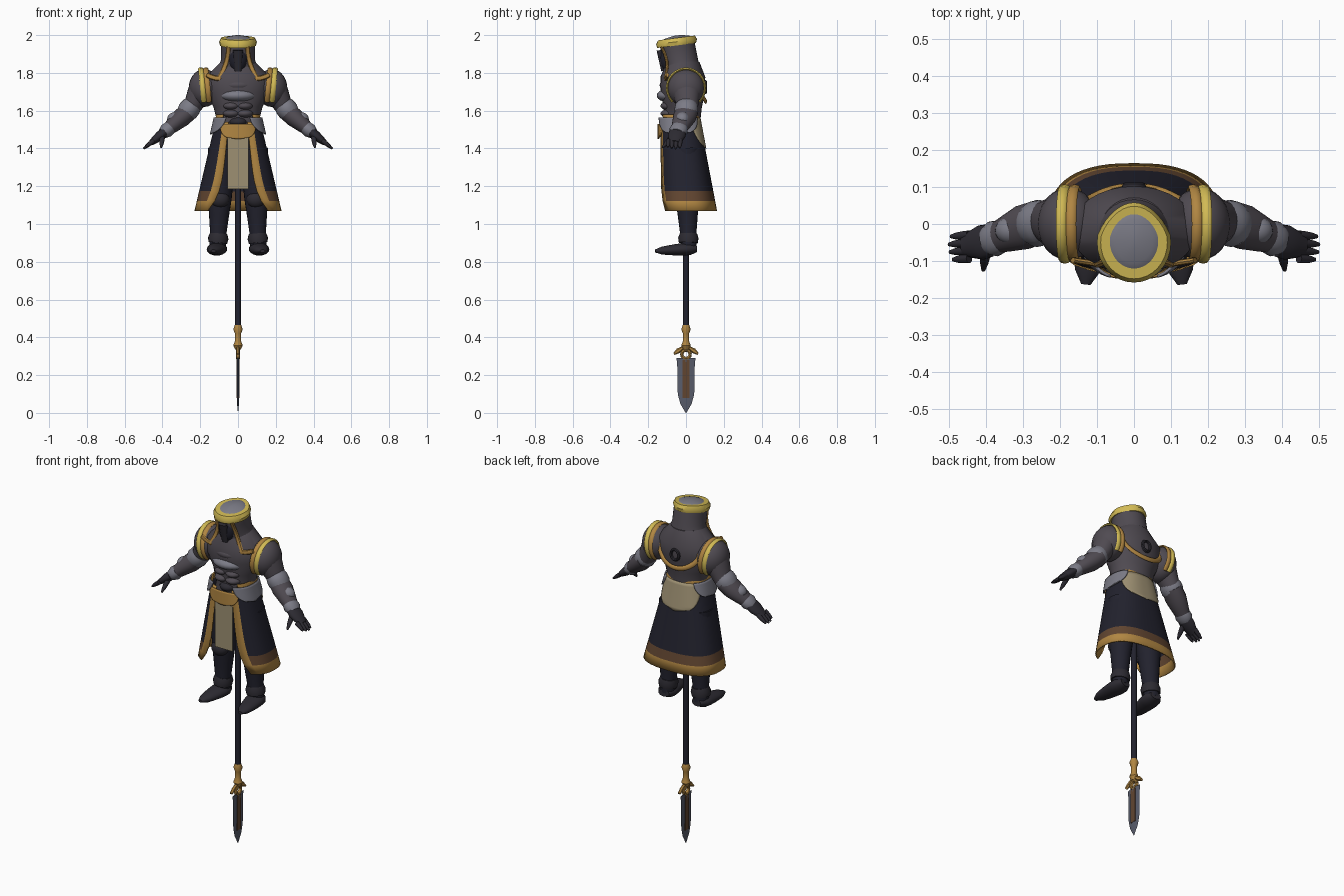
import bpy, bmesh, math
from mathutils import Vector, Matrix

if "Cube" in bpy.data.objects:
    bpy.data.objects.remove(bpy.data.objects["Cube"], do_unlink=True)

SIDE, BACK = Vector((1, 0, 0)), Vector((0, 1, 0))
made = []


def material(name, *rgb):
    m = bpy.data.materials.new(name)
    m.use_nodes = True
    m.diffuse_color = (*rgb, 1)
    m.node_tree.nodes["Principled BSDF"].inputs["Base Color"].default_value = (*rgb, 1)
    return m


charcoal = material("charcoal cloth", .08, .07, .084)
steel = material("light steel", .2, .2, .24)
navy = material("navy black", .016, .016, .027)
black = material("glove black", .026, .024, .032)
gold = material("gold", .64, .49, .09)
bronze = material("bronze", .44, .24, .055)
brown = material("brown", .12, .06, .03)
beige = material("beige cloth", .34, .28, .17)
blade_steel = material("blade steel", .1, .11, .15)


def finish(name, bm, materials, mirror=False):
    """Turn a bmesh into an object, mirrored across the middle if asked."""
    bmesh.ops.recalc_face_normals(bm, faces=bm.faces)
    mesh = bpy.data.meshes.new(name)
    bm.to_mesh(mesh)
    bm.free()
    part = bpy.data.objects.new(name, mesh)
    bpy.context.collection.objects.link(part)
    for m in materials:
        mesh.materials.append(m)
    if mirror:
        part.modifiers.new("mirror", "MIRROR")
    made.append(part)
    return part


def loft(name, mat, path, sizes, mirror=False, ref=BACK, segs=20):
    """Sweep oval rings along a path; the second size lies along ref."""
    bm = bmesh.new()
    rings = []
    for i, (point, (wide, deep)) in enumerate(zip(path, sizes)):
        along = (path[min(i + 1, len(path) - 1)] - path[max(i - 1, 0)]).normalized()
        v = (ref - along * ref.dot(along)).normalized()
        u = v.cross(along)
        angles = [math.tau * k / segs for k in range(segs)]
        rings.append([bm.verts.new(point + u * wide * math.cos(a) + v * deep * math.sin(a)) for a in angles])
    for low, high in zip(rings, rings[1:]):
        for k in range(segs):
            n = (k + 1) % segs
            bm.faces.new((low[k], low[n], high[n], high[k]))
    bm.faces.new(rings[0])
    bm.faces.new(rings[-1])
    return finish(name, bm, [mat], mirror)


def tube(name, mat, start, end, radii, depth=1, pad=0, **options):
    """Straight limb with evenly spaced radii; its depth is pad + depth * radius."""
    start, end = Vector(start), Vector(end)
    path = [start.lerp(end, i / (len(radii) - 1)) for i in range(len(radii))]
    return loft(name, mat, path, [(r, pad + depth * r) for r in radii], **options)


def strip(name, mat, path, thick, wide, **options):
    """Trim of constant section along a path."""
    return loft(name, mat, path, [(thick, wide)] * len(path), segs=8, **options)


def arc(center, across, up, start=0, sweep=360, steps=18):
    angles = [math.radians(start + sweep * k / steps) for k in range(steps + 1)]
    return [Vector(center) + Vector(across) * math.cos(a) + Vector(up) * math.sin(a) for a in angles]


def solid(name, mat, loc, size, mirror=False, round_shape=True):
    """Ellipsoid or box with the given half sizes."""
    bm = bmesh.new()
    matrix = Matrix.Translation(loc) @ Matrix.Diagonal((*size, 1))
    if round_shape:
        bmesh.ops.create_uvsphere(bm, u_segments=24, v_segments=14, radius=1, matrix=matrix)
    else:
        bmesh.ops.create_cube(bm, size=2, matrix=matrix)
    return finish(name, bm, [mat], mirror)


def rounded(angle):
    return lambda t: 2 + angle * math.sqrt(1 - t * t)


def drape(name, materials, top, bottom, center, half, lift=0, rows=9, cols=40, mirror=False,
          rule=lambda row, edge: 0):
    """Sheet on the flared skirt surface, spanning half(t) degrees either side of center."""
    bm = bmesh.new()
    bend = lambda t: math.copysign(abs(t) ** .8, t)
    spread = [0, .05] + [.05 + .9 * k / cols for k in range(1, cols)] + [.95, 1]
    grid = []
    for row in range(rows + 1):
        t = row / rows
        z = top + (bottom - top) * t
        flare = 1.54 - z
        front, back, width = -.14 - lift, .075 + .19 * flare + lift, .12 + .235 * flare + lift
        line = []
        for s in spread:
            a = math.radians(center + half(t) * (2 * s - 1))
            y = (front + back) / 2 + (back - front) / 2 * bend(math.sin(a))
            line.append(bm.verts.new((width * bend(math.cos(a)), y, z)))
        grid.append(line)
    last = len(spread) - 2
    for row, (a, b) in enumerate(zip(grid, grid[1:])):
        for c in range(last + 1):
            face = bm.faces.new((a[c], a[c + 1], b[c + 1], b[c]))
            face.material_index = rule(row, c in (0, last))
    part = finish(name, bm, materials, mirror)
    part.modifiers.new("thickness", "SOLIDIFY").thickness = .008


# Torso, chest plates and abdomen
tube("torso", charcoal, (0, -.02, 1.46), (0, -.015, 1.86), [.12, .11, .13, .17, .17, .09],
     depth=.4, pad=.05, segs=32)
solid("upper_chest_plate", charcoal, (0, -.06, 1.735), (.1, .08, .04))
solid("chest_plate", steel, (0, -.07, 1.68), (.1, .085, .04))
for name, z in (("upper_abdomen", 1.625), ("middle_abdomen", 1.585)):
    solid(name, charcoal, (.035, -.085, z), (.045, .05, .024), mirror=True)
solid("lower_abdomen", black, (0, -.08, 1.54), (.05, .055, .03))

# Hood, face and crown
tube("hood", charcoal, (0, -.01, 1.77), (0, -.05, 1.97), [.14, .105, .09, .09, .09], depth=0, pad=.092, segs=32)
solid("face_opening", navy, (0, -.09, 1.88), (.052, .05, .08))
tube("face_mask", black, (0, -.12, 1.81), (0, -.14, 1.92), [.018, .022, .026], depth=.6)
crown_band = tube("crown_band", gold, (0, -.05, 1.945), (0, -.05, 1.985), [.095, .1, .09], pad=.008, segs=32)
crown_cap = tube("crown_cap", steel, (0, -.047, 1.975), (0, -.047, 1.998), [.08, .072, .05, .01], pad=.008, segs=32)
for part in (crown_band, crown_cap):
    for v in part.data.vertices:
        v.co.x *= 1 - 2 * max(0, v.co.y + .03)
        v.co.z += .13 * (v.co.y + .05)
edge = [k / 6 for k in range(7)]
strip("hood_trim", bronze, [Vector((.05 + .05 * t * t, -.13 + .02 * t + .02 * math.sin(math.pi * t), 1.94 - .17 * t))
                            for t in edge], .008, .013, mirror=True, ref=SIDE)
strip("mantle_trim", bronze, [Vector((.095 + .07 * t, -.108 + .01 * t, 1.77 + .02 * t * t)) for t in edge],
      .013, .008, mirror=True)

# Trim and carrying loop on the back, following the torso
back_path = arc((0, 0, 1.75), (.13, 0, 0), (0, 0, -.1), sweep=180)
for p in back_path:
    p.y = -.014 + .118 * math.sqrt(1 - (p.x / .17) ** 2)
strip("back_trim", bronze, back_path, .014, .007)
strip("back_loop", black, arc((0, .1, 1.725), (.025, 0, 0), (0, 0, .03)), .008, .012)

# Shoulders and their double trim bands
solid("shoulder", charcoal, (.178, 0, 1.72), (.083, .098, .1), mirror=True)
for name, mat, x in (("shoulder_trim_outer", gold, .187), ("shoulder_trim_inner", bronze, .16)):
    strip(name, mat, arc((x, 0, 1.72), (0, .1, 0), (.01, 0, .102), start=-45, sweep=270),
          .007, .014, mirror=True, ref=SIDE)

# Arms, bracers and gloves
shoulder, elbow = Vector((.185, 0, 1.73)), Vector((.25, .01, 1.605))
wrist, knuckle = Vector((.39, -.045, 1.485)), Vector((.46, -.06, 1.43))
tube("upper_arm", charcoal, shoulder, elbow, [.07, .064, .054, .045], depth=1.15, mirror=True)
tube("elbow_guard", steel, shoulder.lerp(elbow, .7), elbow.lerp(wrist, .25), [.045, .056, .057, .046],
     depth=1.1, mirror=True)
tube("forearm", charcoal, elbow, wrist, [.048, .051, .041, .03], depth=1.2, mirror=True)
solid("bracer_plate", steel, elbow.lerp(wrist, .5) + Vector((.01, 0, .01)), (.045, .038, .038), mirror=True)
tube("wrist_cuff", steel, elbow.lerp(wrist, .8), wrist.lerp(knuckle, .1), [.036, .039, .03], depth=1.25, mirror=True)
tube("palm", black, wrist, knuckle, [.025, .026, .021, .015], depth=1.8, mirror=True)
for i, reach in enumerate((.9, 1, .95, .8)):
    root = Vector((.445, -.03 - .021 * i, 1.442))
    tube(f"finger_{i}", black, root, root + Vector((.055, -.004, -.043)) * reach, [.013, .012, .01, .005],
         mirror=True, segs=10)
tube("thumb", black, (.4, -.07, 1.465), (.407, -.125, 1.405), [.015, .014, .011, .005],
     mirror=True, ref=SIDE, segs=10)

# Open-fronted skirt with trimmed edges and hem, and the tabard
drape("skirt", [navy, bronze, brown], 1.54, 1.07, 90, lambda t: 160 - 20 * t ** 6,
      rule=lambda row, edge: 1 if edge or row == 8 else 2 if row == 7 else 0)
solid("tabard", beige, (0, -.128, 1.325), (.056, .004, .14), round_shape=False)

# Waist: belt, flaps and hip plates
drape("belt", [bronze], 1.58, 1.54, 90, lambda t: 140, lift=.004)
drape("rear_flap", [beige], 1.56, 1.4, 90, rounded(62), lift=.006)
drape("buckle_flap", [bronze], 1.53, 1.45, -90, rounded(38), lift=.01)
drape("hip_plate", [steel], 1.565, 1.475, -8, rounded(55), lift=.014, mirror=True)

# Legs and boots
tube("leg", navy, (.085, 0, 1.4), (.108, .014, .87), [.075, .07, .068, .063, .053, .044, .043], mirror=True)
solid("knee_guard", black, (.095, -.03, 1.13), (.05, .04, .045), mirror=True)
tube("boot_cuff", black, (.102, .013, .95), (.107, .012, .9), [.046, .054, .05], mirror=True)
tube("boot", black, (.105, .055, .87), (.13, -.163, .857), [.02, .033, .033, .03, .026, .021, .008],
     depth=1.6, mirror=True, ref=SIDE)

# Spear: shaft, collar, eye and blade
tube("spear_shaft", navy, (0, 0, .44), (0, 0, 1.5), [.016, .016], segs=12)
tube("spear_collar", bronze, (0, 0, .335), (0, 0, .465), [.014, .025, .017, .017, .017, .025, .017], segs=12)
strip("spear_eye", bronze, arc((0, 0, .31), (0, .022, 0), (0, 0, .022)), .009, .011, ref=SIDE)
for name, side in (("front_prong", -1), ("back_prong", 1)):
    tube(name, bronze, (0, side * .018, .345), (0, side * .064, .312), [.008, .014, .006],
         depth=0, pad=.009, ref=SIDE, segs=6)
tube("spear_blade", blade_steel, (0, 0, 0), (0, 0, .29), [.002, .03, .043, .046, .046, .046, .05],
     depth=.17, ref=SIDE, segs=4)
solid("blade_inlay", brown, (0, 0, .18), (.008, .018, .1), round_shape=False)

# Smooth shading with sharp corners kept
bpy.ops.object.select_all(action="DESELECT")
for part in made:
    part.select_set(True)
bpy.context.view_layer.objects.active = made[0]
bpy.ops.object.shade_smooth_by_angle(angle=math.radians(40))
